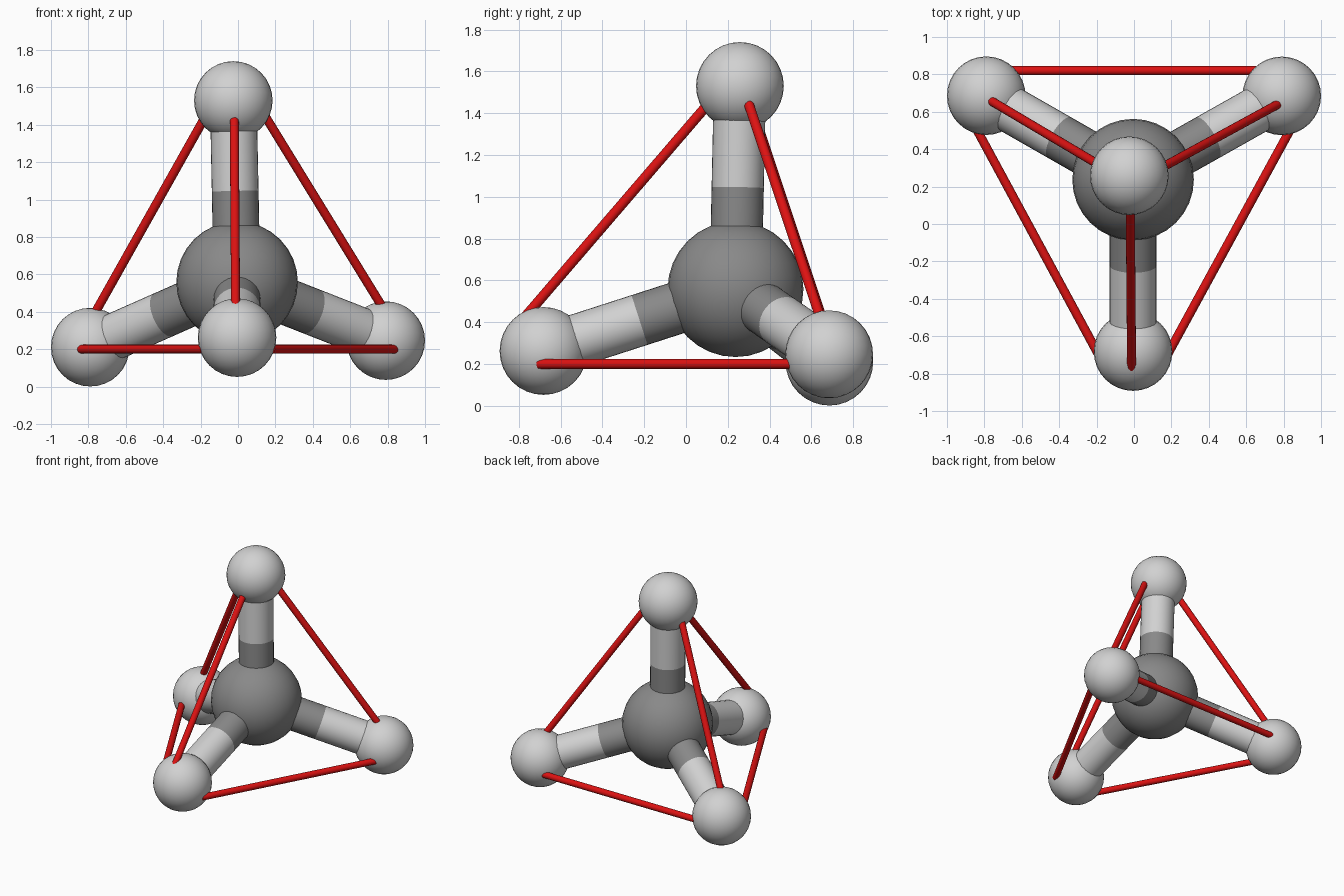
import bpy
import math
from mathutils import Vector

if "Cube" in bpy.data.objects:
    bpy.data.objects.remove(bpy.data.objects["Cube"])


def material(name, rgb):
    m = bpy.data.materials.new(name)
    m.diffuse_color = (*rgb, 1.0)
    m.use_nodes = True
    m.node_tree.nodes["Principled BSDF"].inputs["Base Color"].default_value = m.diffuse_color
    return m


DARK = material("dark grey", (0.25, 0.25, 0.25))
LIGHT = material("light grey", (0.64, 0.64, 0.64))
RED = material("red", (0.72, 0.006, 0.006))


def finish(name, mat):
    ob = bpy.context.object
    ob.name = name
    ob.data.materials.append(mat)
    bpy.ops.object.shade_smooth_by_angle(angle=math.radians(40))


def ball(name, centre, radius, mat):
    bpy.ops.mesh.primitive_uv_sphere_add(segments=32, ring_count=16,
                                         radius=radius, location=centre)
    finish(name, mat)


def rod(name, a, b, radius, mat, sides=32):
    a, b = Vector(a), Vector(b)
    d = b - a
    bpy.ops.mesh.primitive_cylinder_add(
        vertices=sides, radius=radius, depth=d.length, location=(a + b) / 2,
        rotation=d.to_track_quat('Z', 'Y').to_euler())
    finish(name, mat)


# Central atom and the four outer atoms
CENTRE = Vector((-0.005, 0.237, 0.558))
ATOMS = {
    "top": Vector((-0.025, 0.258, 1.53)),
    "front": Vector((-0.005, -0.682, 0.262)),
    "left": Vector((-0.79, 0.686, 0.211)),
    "right": Vector((0.79, 0.685, 0.246)),
}
ball("centre_atom", CENTRE, 0.325, DARK)

# Each outer atom has a two-tone bond to the centre
for key, pos in ATOMS.items():
    mid = (CENTRE + pos) / 2
    ball(key + "_atom", pos, 0.21, LIGHT)
    rod(key + "_bond_inner", CENTRE, mid, 0.125, DARK)
    rod(key + "_bond_outer", mid, pos, 0.125, LIGHT)

# Thin red edge rods, given by where they enter the outer atoms
EDGES = {
    "left_front": ((-0.83, 0.485, 0.2), (-0.205, -0.67, 0.2)),
    "right_front": ((0.825, 0.485, 0.2), (0.2, -0.66, 0.2)),
    "back": ((-0.63, 0.82, 0.2), (0.63, 0.82, 0.2)),
    "front_top": ((-0.013, -0.74, 0.46), (-0.02, 0.09, 1.425)),
    "left_top": ((-0.75, 0.65, 0.42), (-0.185, 0.315, 1.425)),
    "right_top": ((0.76, 0.635, 0.445), (0.155, 0.305, 1.43)),
}
for key, (a, b) in EDGES.items():
    a, b = Vector(a), Vector(b)
    inset = (b - a).normalized() * 0.05  # sink the ends into the atoms
    rod(key + "_edge_rod", a - inset, b + inset, 0.024, RED, 16)
